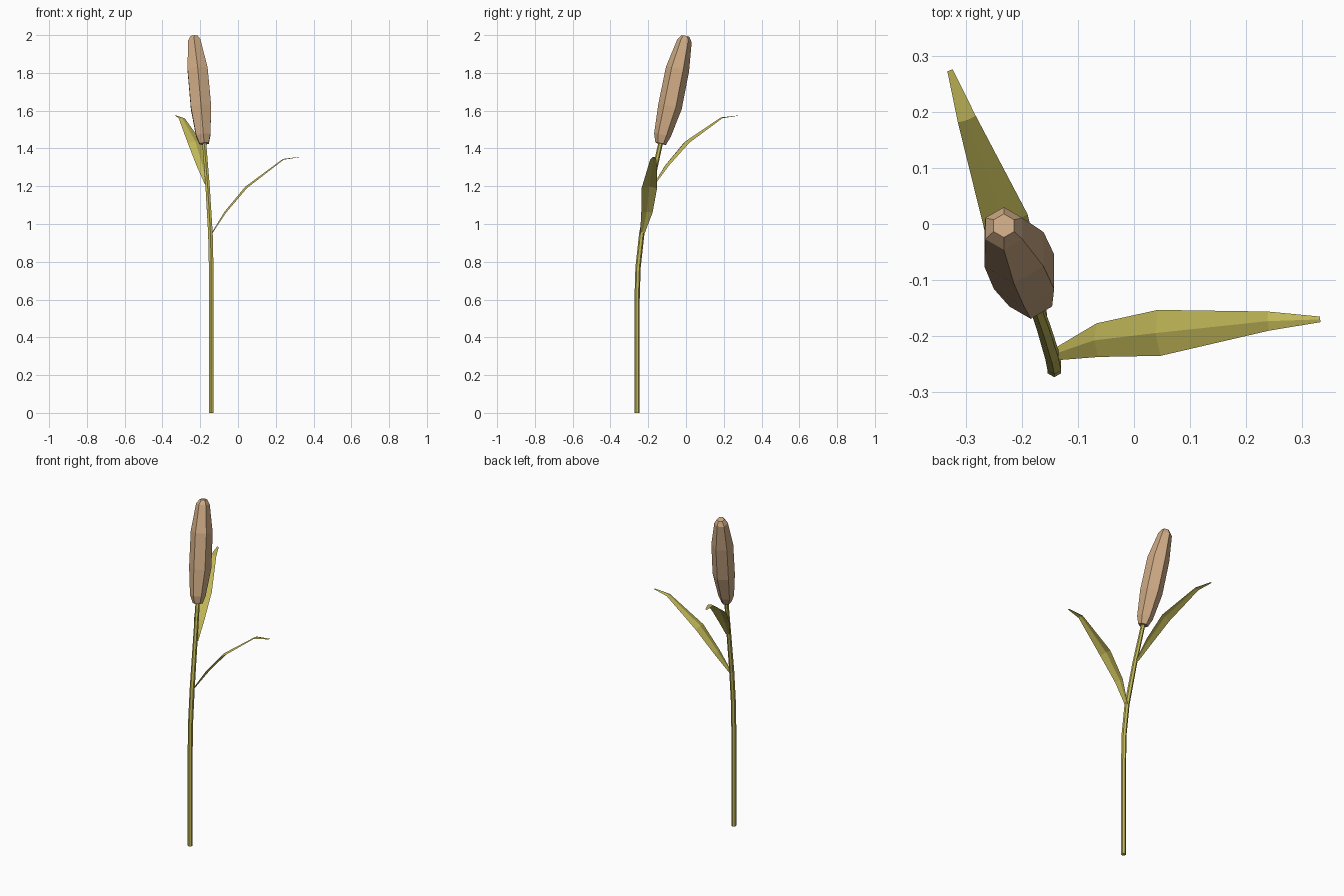
import bpy, bmesh, math
from mathutils import Vector

if "Cube" in bpy.data.objects:
    bpy.data.objects.remove(bpy.data.objects["Cube"])


def material(name, rgb):
    m = bpy.data.materials.new(name)
    m.diffuse_color = (*rgb, 1)
    m.use_nodes = True
    m.node_tree.nodes["Principled BSDF"].inputs["Base Color"].default_value = m.diffuse_color
    return m


GREEN = material("olive green", (0.55, 0.49, 0.10))
TAN = material("seed tan", (0.61, 0.40, 0.23))


def finish(bm, name, mat):
    me = bpy.data.meshes.new(name)
    bm.to_mesh(me)
    bm.free()
    me.materials.append(mat)
    bpy.context.collection.objects.link(bpy.data.objects.new(name, me))


def hex_loft(name, mat, rings):
    """Six-sided tube through (x, y, z, radius, slope_x, slope_y) rings."""
    bm = bmesh.new()
    loops = []
    for x, y, z, r, sx, sy in rings:
        loop = []
        for i in range(6):
            a = math.tau * i / 6
            dx, dy = r * math.sin(a), -r * math.cos(a)
            loop.append(bm.verts.new((x + dx, y + dy, z - sx * dx - sy * dy)))
        loops.append(loop)
    for a, b in zip(loops, loops[1:]):
        for i in range(6):
            j = (i + 1) % 6
            bm.faces.new((a[i], a[j], b[j], b[i]))
    bm.faces.new(loops[0][::-1])
    bm.faces.new(loops[-1])
    bmesh.ops.recalc_face_normals(bm, faces=bm.faces[:])
    finish(bm, name, mat)


def leaf(name, mids, side):
    """Folded blade: a raised midrib with an edge on either side."""
    widths = (0.011, 0.03, 0.041, 0.017, 0.005)
    ridge = (0.004, 0.008, 0.010, 0.005, 0.001)
    side = Vector(side).normalized()
    mids = [Vector(p) for p in mids]
    bm = bmesh.new()
    rows = []
    for i, p in enumerate(mids):
        along = mids[min(i + 1, 4)] - mids[max(i - 1, 0)]
        up = along.cross(side).normalized()
        rows.append([bm.verts.new(q) for q in
                     (p - side * widths[i], p + up * ridge[i], p + side * widths[i])])
    for a, b in zip(rows, rows[1:]):
        for k in range(2):
            bm.faces.new((a[k + 1], a[k], b[k], b[k + 1]))
    bm.normal_update()
    if sum(f.normal.z for f in bm.faces) < 0:
        bmesh.ops.reverse_faces(bm, faces=bm.faces[:])
    finish(bm, name, GREEN)


# Stem: straight, then leaning back and left
hex_loft("stem", GREEN, [
    (-0.142, -0.259, 0.00, 0.014, 0, 0),
    (-0.142, -0.259, 0.60, 0.014, 0, 0),
    (-0.142, -0.254, 0.77, 0.014, 0, 0.08),
    (-0.146, -0.234, 0.95, 0.014, -0.04, 0.16),
    (-0.161, -0.185, 1.20, 0.013, -0.08, 0.21),
    (-0.179, -0.134, 1.43, 0.012, -0.09, 0.21)])

# Seed head
S = (-0.093, 0.21)
hex_loft("seed_head", TAN, [
    (-0.179, -0.134, 1.425, 0.028, *S),
    (-0.184, -0.125, 1.47, 0.044, *S),
    (-0.196, -0.085, 1.62, 0.062, *S),
    (-0.214, -0.045, 1.82, 0.061, *S),
    (-0.232, -0.008, 1.97, 0.038, *S),
    (-0.232, -0.003, 1.995, 0.021, *S)])

# Two leaves
leaf("lower_leaf", [(-0.140, -0.232, 0.945), (-0.065, -0.207, 1.06),
                    (0.045, -0.194, 1.19), (0.24, -0.173, 1.34),
                    (0.332, -0.17, 1.355)], (-0.06, 1, 0))
leaf("upper_leaf", [(-0.165, -0.168, 1.21), (-0.192, -0.100, 1.31),
                    (-0.228, 0.003, 1.43), (-0.298, 0.187, 1.56),
                    (-0.328, 0.274, 1.573)], (-0.936, -0.35, 0))
